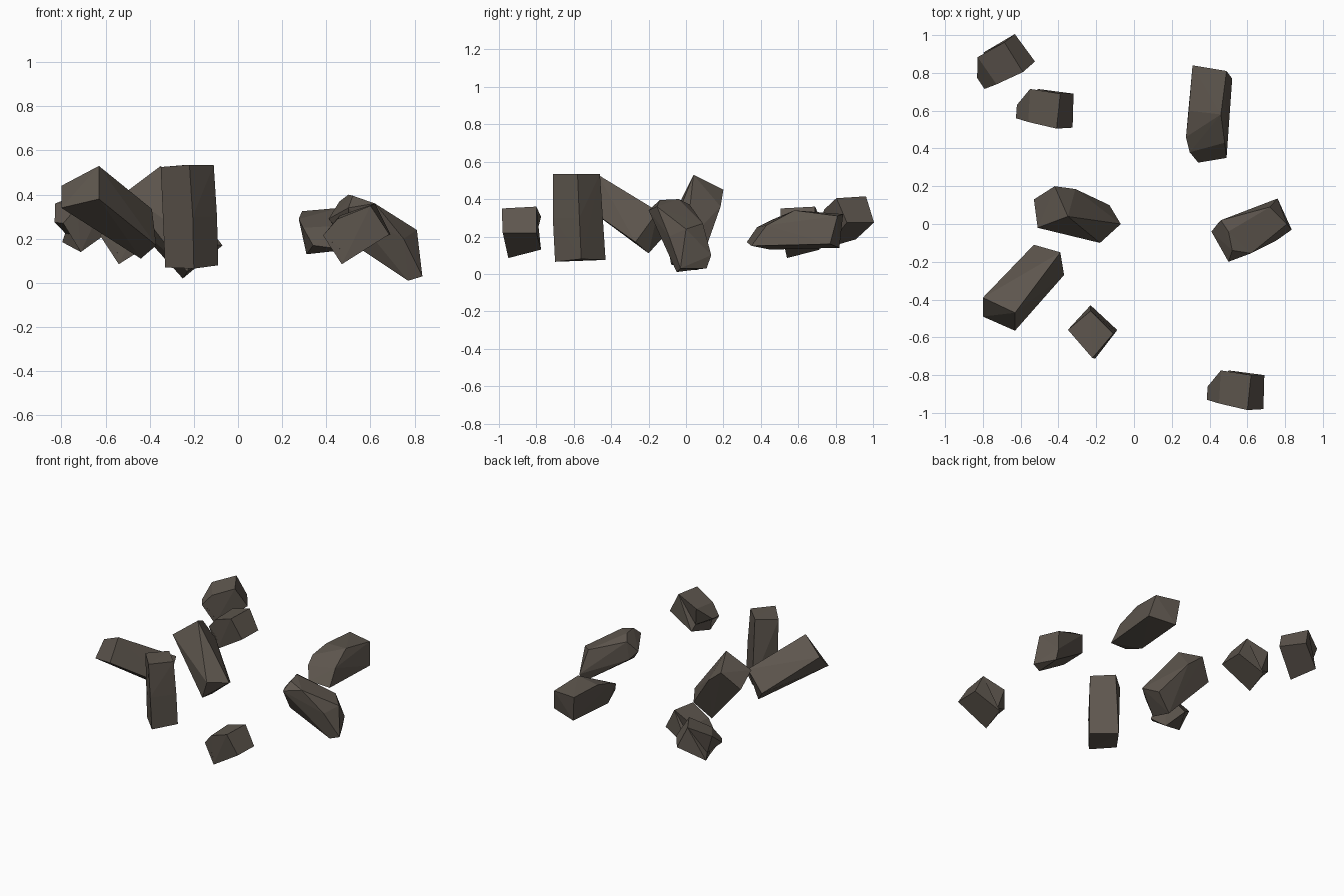
import bpy, bmesh, math
from mathutils import Matrix, Vector

if "Cube" in bpy.data.objects:
    bpy.data.objects.remove(bpy.data.objects["Cube"])

stone = bpy.data.materials.new("dark brown stone")
stone.diffuse_color = (0.11, 0.092, 0.075, 1)
stone.use_nodes = True
stone.node_tree.nodes["Principled BSDF"].inputs["Base Color"].default_value = stone.diffuse_color


def finish(bm, name):
    bmesh.ops.recalc_face_normals(bm, faces=bm.faces[:])
    me = bpy.data.meshes.new(name)
    bm.to_mesh(me)
    bm.free()
    me.materials.append(stone)
    ob = bpy.data.objects.new(name, me)
    bpy.context.collection.objects.link(ob)
    return ob


def hull(name, pts):
    """Convex faceted rock around a few corner points."""
    bm = bmesh.new()
    vs = [bm.verts.new(p) for p in pts]
    bmesh.ops.convex_hull(bm, input=vs)
    loose = [v for v in bm.verts if not v.link_faces]
    bmesh.ops.delete(bm, geom=loose, context='VERTS')
    return finish(bm, name)


def notched(name, front, back, matrix):
    """Short rock with a broken, notched end, bridged between two profiles."""
    bm = bmesh.new()
    a = [bm.verts.new(p) for p in front]
    b = [bm.verts.new(p) for p in back]
    n = len(a)
    caps = [bm.faces.new(a), bm.faces.new(b)]
    for i in range(n):
        bm.faces.new((a[i], a[(i + 1) % n], b[(i + 1) % n], b[i]))
    bmesh.ops.triangulate(bm, faces=caps)
    bmesh.ops.transform(bm, matrix=matrix, verts=bm.verts)
    return finish(bm, name)


# upright block
hull("upright_block", [
    (-.35, -.56, .525), (-.22, -.71, .535), (-.11, -.58, .535), (-.23, -.46, .535),
    (-.33, -.57, .07), (-.20, -.70, .065), (-.09, -.56, .08), (-.23, -.43, .075),
    (-.205, -.712, .3), (-.095, -.57, .3)])

# leaning block, front left
hull("leaning_block", [
    (-.80, -.39, .44), (-.80, -.49, .34), (-.63, -.565, .38), (-.63, -.47, .53),
    (-.53, -.11, .21), (-.44, -.20, .11), (-.37, -.27, .17), (-.39, -.15, .335)])

# tumbling block, middle
hull("tumbling_block", [
    (-.53, .13, .33), (-.42, .20, .45), (-.35, .04, .53), (-.51, -.02, .41),
    (-.25, .06, .02), (-.13, .10, .12), (-.07, .0, .17), (-.23, -.08, .05),
    (-.18, -.10, .18), (-.31, .185, .36)])

# broken slab, back right
hull("broken_slab_back", [
    (.31, .84, .32), (.49, .81, .31), (.52, .77, .16), (.33, .82, .14),
    (.29, .60, .325), (.46, .58, .34), (.275, .46, .29), (.295, .38, .25),
    (.48, .43, .26), (.49, .35, .15), (.34, .325, .17), (.31, .45, .13)])

# broken slab, right
hull("broken_slab_right", [
    (.41, -.04, .29), (.46, .02, .37), (.50, -.04, .40), (.52, -.14, .395),
    (.50, -.20, .34), (.62, -.155, .36), (.50, -.12, .19), (.45, .01, .24),
    (.81, .0, .24), (.72, .09, .27), (.75, -.09, .20), (.76, .135, .10),
    (.835, -.03, .03), (.77, -.05, .01), (.76, .11, .03)])

# three copies of the notched chunk
centre = Vector((.54, -.88, 0))
front = [(.60, -.985, .35), (.685, -.98, .22), (.47, -.95, .085),
         (.46, -.95, .16), (.385, -.93, .215), (.45, -.95, .29)]
back = [(.62, -.80, .36), (.69, -.80, .22), (.50, -.775, .13),
        (.49, -.81, .17), (.39, -.86, .22), (.46, -.775, .305)]
for name, offset, turn in (("notched_chunk_front", (0, 0, 0), 0),
                           ("notched_chunk_left", (-1.01, 1.49, 0), 0),
                           ("notched_chunk_back", (-1.24, 1.73, .055), 38)):
    m = (Matrix.Translation(centre + Vector(offset))
         @ Matrix.Rotation(math.radians(turn), 4, 'Z')
         @ Matrix.Translation(-centre))
    notched(name, front, back, m)
